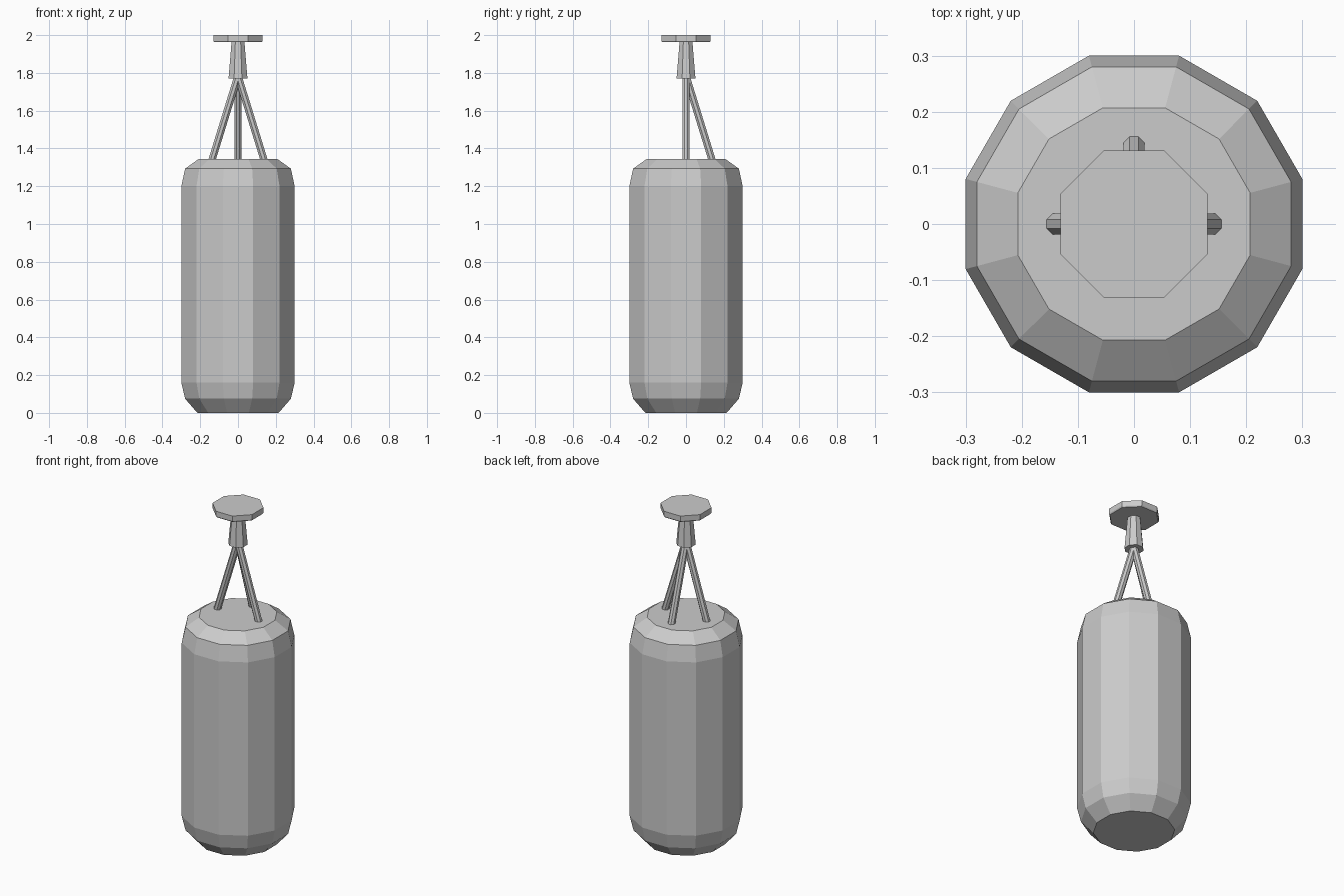
import bpy, bmesh, math
from mathutils import Matrix, Vector

cube = bpy.data.objects.get("Cube")
if cube:
    bpy.data.objects.remove(cube, do_unlink=True)

# Single grey material
GREY = (0.6, 0.6, 0.6, 1)
grey = bpy.data.materials.new("plain_grey")
grey.use_nodes = True
grey.diffuse_color = GREY
grey.node_tree.nodes["Principled BSDF"].inputs["Base Color"].default_value = GREY


def lathe(name, sides, profile, matrix=Matrix()):
    """Faceted solid from (flat-to-centre radius, z) pairs, flats on the axes."""
    bm = bmesh.new()
    step = 2 * math.pi / sides
    rings = []
    for radius, z in profile:
        r = radius / math.cos(step / 2)
        rings.append([bm.verts.new((r * math.cos((i + 0.5) * step),
                                    r * math.sin((i + 0.5) * step), z))
                      for i in range(sides)])
    for low, high in zip(rings, rings[1:]):
        for i in range(sides):
            j = (i + 1) % sides
            bm.faces.new((low[i], low[j], high[j], high[i]))
    bm.faces.new(rings[0][::-1])
    bm.faces.new(rings[-1])
    bm.transform(matrix)
    mesh = bpy.data.meshes.new(name)
    bm.to_mesh(mesh)
    bm.free()
    mesh.materials.append(grey)
    obj = bpy.data.objects.new(name, mesh)
    bpy.context.collection.objects.link(obj)
    return obj


# Hanging bag with rounded ends
lathe("bag", 12, [(0.215, 0), (0.28, 0.075), (0.30, 0.16),
                  (0.30, 1.2), (0.28, 1.293), (0.207, 1.345)])

# Ceiling plate and tapered neck
lathe("ceiling_plate", 8, [(0.127, 1.963), (0.131, 1.97), (0.131, 2.0)])
lathe("neck", 8, [(0.05, 1.77), (0.034, 1.965)])

# Three straps fanning out from the neck to the left, back and right
top = Vector((0, 0, 1.785))
foot = Vector((0.139, 0, 1.335))
tilt = math.atan2(foot.x, top.z - foot.z)
for name, angle in (("left", 0), ("back", 90), ("right", 180)):
    place = (Matrix.Rotation(math.radians(angle), 4, "Z")
             @ Matrix.Translation(foot) @ Matrix.Rotation(-tilt, 4, "Y"))
    lathe(name + "_strap", 8, [(0.019, 0), (0.019, (top - foot).length)], place)
